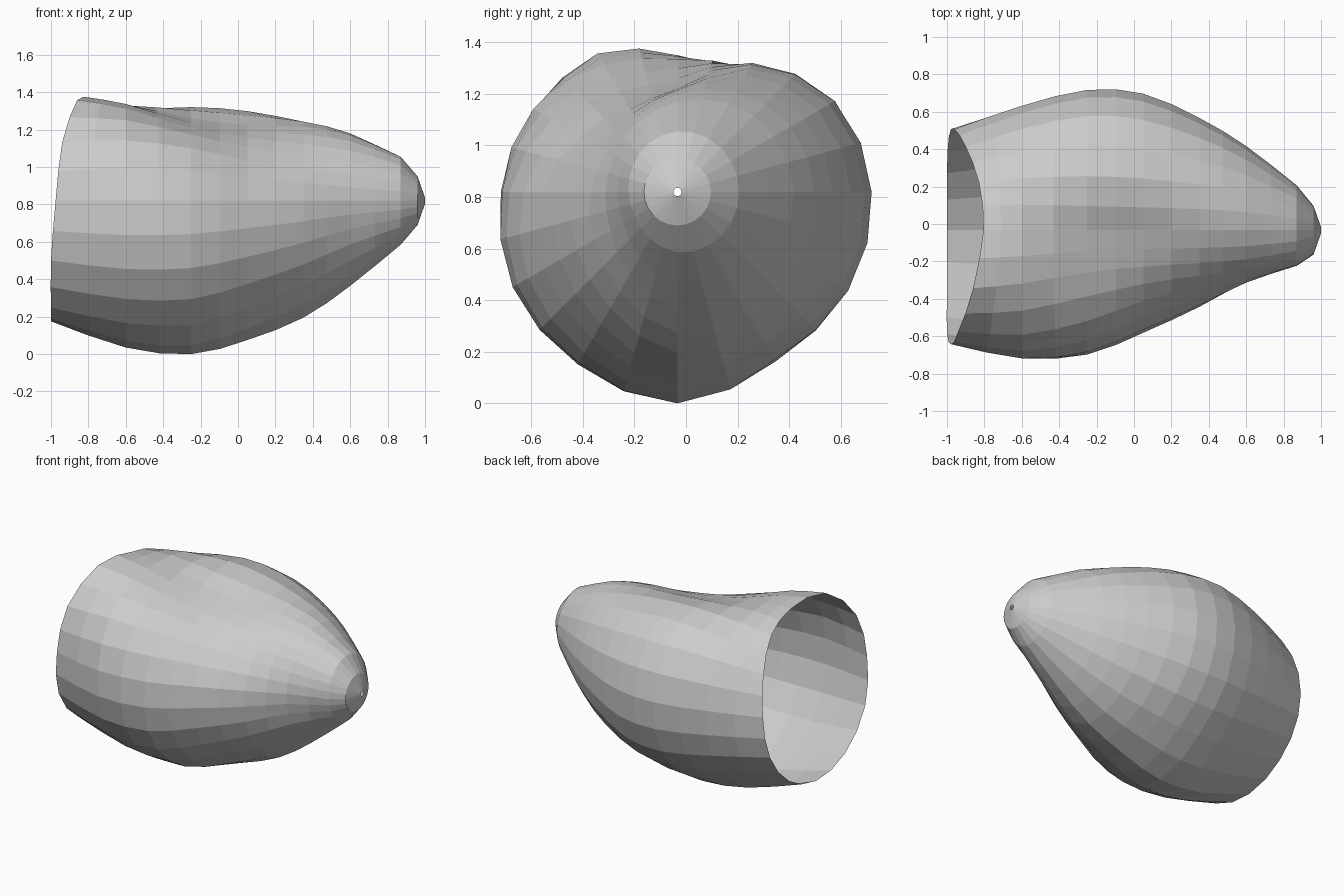
import bpy, bmesh
from math import sin, cos, pi

if "Cube" in bpy.data.objects:
    bpy.data.objects.remove(bpy.data.objects["Cube"])

CY, CZ = -0.03, 0.82          # long axis of the shell, running along x
SIDES = 24

# Rim set-back in x, and radii every 30 degrees (from +y towards +z) per station
RIM_X = [-.96, -.90, -.83, -.805, -.86, -.94, -.975, -1, -1, -1, -1, -.99]
STATIONS = [
    (None, [.54, .515, .515, .53, .62, .625, .61, .64, .66, .645, .61, .58]),
    (-.60, [.665, .625, .555, .515, .57, .645, .685, .73, .755, .785, .71, .69]),
    (-.25, [.75, .705, .578, .44, .45, .56, .65, .72, .765, .82, .76, .765]),
    (.05, [.73, .68, .553, .405, .39, .435, .53, .60, .66, .745, .725, .74]),
    (.35, [.60, .57, .485, .395, .35, .35, .40, .45, .52, .625, .625, .61]),
    (.60, [.45, .435, .395, .35, .31, .28, .28, .30, .37, .455, .47, .46]),
    (.87, [.24, .24, .24, .235, .22, .20, .19, .19, .21, .235, .24, .24]),
]
TIP = [(.96, .13), (1.0, .016)]   # rounded tip ending in a pinhole


def spline(a, b, c, d, t):
    return 0.5 * (2*b + (c - a)*t + (2*a - 5*b + 4*c - d)*t*t
                  + (3*b - a - 3*c + d)*t**3)


def around(vals):
    """Resample a closed list of 12 values to SIDES values."""
    out = []
    for i in range(SIDES):
        u = i * 12 / SIDES
        k, t = int(u), u - int(u)
        out.append(spline(*[vals[(k + j) % 12] for j in (-1, 0, 1, 2)], t))
    return out


rows = [list(zip(around(RIM_X if x is None else [x]*12), around(r)))
        for x, r in STATIONS]

# Refine along the axis
rings = []
for k in range(len(rows) - 1):
    b, c = rows[k], rows[k + 1]
    for t in (0, 0.5):
        ring = []
        for i in range(SIDES):
            p = []
            for q in (0, 1):
                vb, vc = b[i][q], c[i][q]
                va = rows[k-1][i][q] if k else 2*vb - vc
                vd = rows[k+2][i][q] if k + 2 < len(rows) else 2*vc - vb
                p.append(spline(va, vb, vc, vd, t))
            ring.append(tuple(p))
        rings.append(ring)
rings.append(rows[-1])
rings += [[tip]*SIDES for tip in TIP]

# Skin the rings into an open shell
bm = bmesh.new()
grid = []
for ring in rings:
    grid.append([bm.verts.new((x, CY + r*cos(2*pi*i/SIDES), CZ + r*sin(2*pi*i/SIDES)))
                 for i, (x, r) in enumerate(ring)])
for a, b in zip(grid, grid[1:]):
    for i in range(SIDES):
        j = (i + 1) % SIDES
        bm.faces.new((a[i], a[j], b[j], b[i]))
bmesh.ops.recalc_face_normals(bm, faces=bm.faces)

# Stand on the ground
low = min(v.co.z for v in bm.verts)
mid = (min(v.co.y for v in bm.verts) + max(v.co.y for v in bm.verts)) / 2
bmesh.ops.translate(bm, verts=bm.verts, vec=(0, -mid, -low))

mesh = bpy.data.meshes.new("hollow_shell")
bm.to_mesh(mesh)
bm.free()
shell = bpy.data.objects.new("hollow_shell", mesh)
bpy.context.collection.objects.link(shell)
